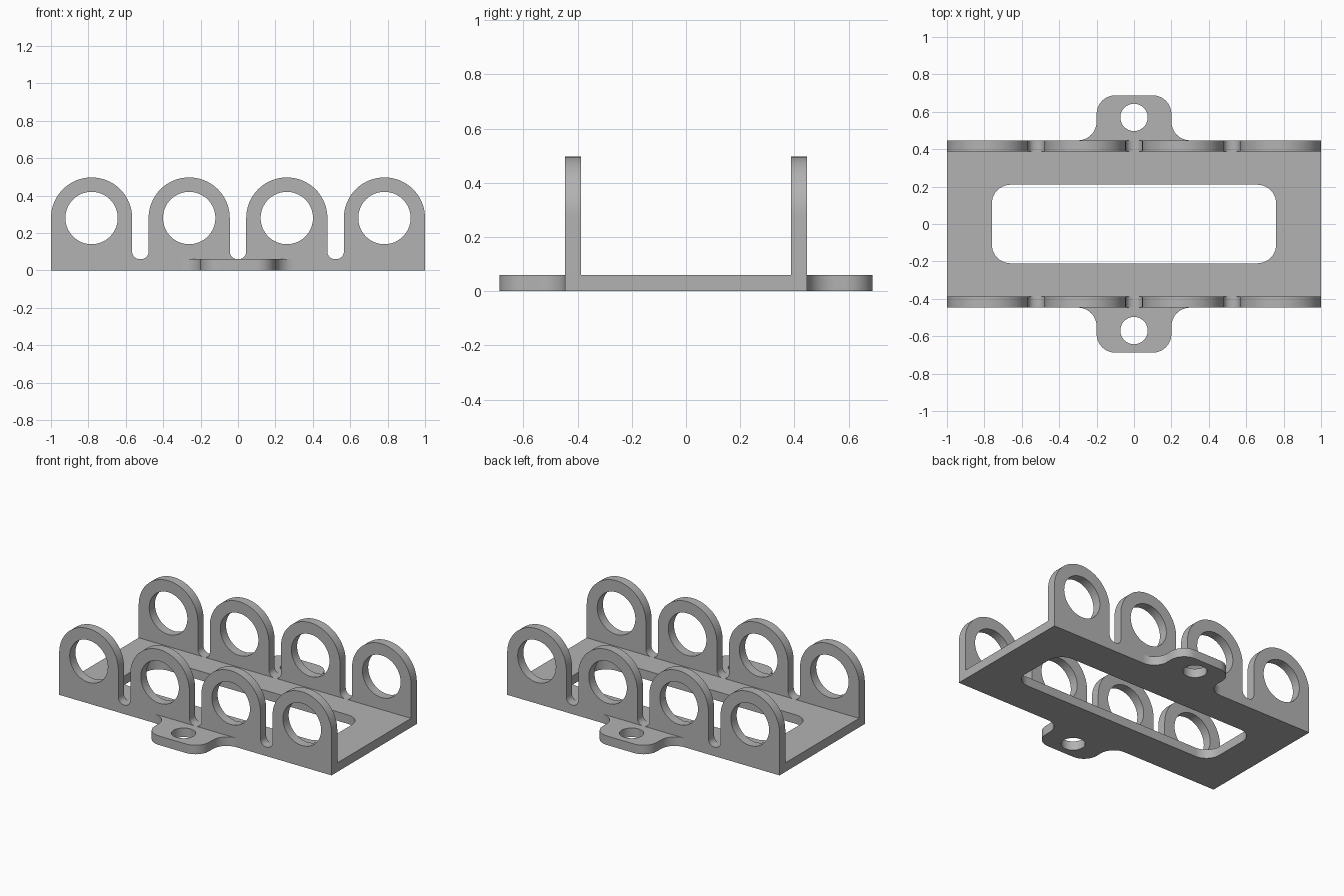
import bpy, bmesh, math

if "Cube" in bpy.data.objects:
    bpy.data.objects.remove(bpy.data.objects["Cube"])

BASE_T = 0.06            # base thickness
WALL_T = 0.06            # wall thickness
HALF_Y = 0.447           # outer face of the walls
RING_R, RING_Z, HOLE_R = 0.217, 0.28, 0.14
RING_X = [0.783, 0.261, -0.261, -0.783]

grey = bpy.data.materials.new("plain_grey")
grey.diffuse_color = (0.45, 0.45, 0.45, 1)
grey.use_nodes = True
grey.node_tree.nodes["Principled BSDF"].inputs["Base Color"].default_value = grey.diffuse_color


def arc(cx, cy, r, a0, a1, n=10):
    return [(cx + r * math.cos(math.radians(a0 + (a1 - a0) * i / n)),
             cy + r * math.sin(math.radians(a0 + (a1 - a0) * i / n))) for i in range(n + 1)]


def circle(cx, cy, r, n=64):
    return arc(cx, cy, r, 0, 360, n)[:-1]


def plate(name, loops, thickness, location, rot_x=0.0):
    """Solid plate from an outline followed by its holes."""
    curve = bpy.data.curves.new(name, 'CURVE')
    curve.dimensions = '2D'
    curve.fill_mode = 'BOTH'
    curve.extrude = thickness / 2
    for pts in loops:
        spline = curve.splines.new('POLY')
        spline.points.add(len(pts) - 1)
        for p, (x, y) in zip(spline.points, pts):
            p.co = (x, y, 0, 1)
        spline.use_cyclic_u = True
    ob = bpy.data.objects.new(name, curve)
    bpy.context.collection.objects.link(ob)
    ob.location = location
    ob.rotation_euler.x = rot_x
    bpy.ops.object.select_all(action='DESELECT')
    ob.select_set(True)
    bpy.context.view_layer.objects.active = ob
    bpy.ops.object.convert(target='MESH')
    ob = bpy.context.object
    bpy.ops.object.transform_apply(location=True, rotation=True, scale=True)
    bm = bmesh.new()
    bm.from_mesh(ob.data)
    bmesh.ops.remove_doubles(bm, verts=bm.verts, dist=1e-5)
    bmesh.ops.recalc_face_normals(bm, faces=bm.faces)
    bm.to_mesh(ob.data)
    bm.free()
    ob.data.materials.clear()
    ob.data.materials.append(grey)
    return ob


# Base: rectangle with a filleted mounting tab on each long side
TAB_Y, TAB_X, R = 0.688, 0.2, 0.1
side = [(-1, -HALF_Y)]
side += arc(-TAB_X - R, -HALF_Y - R, R, 90, 0)
side += arc(-TAB_X + R, -TAB_Y + R, R, 180, 270)
side += arc(TAB_X - R, -TAB_Y + R, R, 270, 360)
side += arc(TAB_X + R, -HALF_Y - R, R, 180, 90)
side += [(1, -HALF_Y)]
outline = side + [(-x, -y) for x, y in side]

# Rounded window and the two screw holes
WX, WY = 0.66, 0.11
window = (arc(WX, WY, R, 0, 90) + arc(-WX, WY, R, 90, 180)
          + arc(-WX, -WY, R, 180, 270) + arc(WX, -WY, R, 270, 360))
bracket = plate("bracket", [outline, window, circle(0, 0.57, 0.073), circle(0, -0.57, 0.073)],
                BASE_T, (0, 0, BASE_T / 2))

# Wall profile: four round-topped lugs separated by rounded slots
G = 0.04
profile = [(-1, 0), (1, 0)]
for i, cx in enumerate(RING_X):
    profile += arc(cx, RING_Z, RING_R, 0, 180, 40)
    if i < 3:
        profile += arc(cx - RING_R - G, BASE_T + G, G, 0, -90, 8)
        profile += arc(RING_X[i + 1] + RING_R + G, BASE_T + G, G, 270, 180, 8)
holes = [circle(cx, RING_Z, HOLE_R) for cx in RING_X]

# Join both walls to the base
for name, s in (("front_wall", -1), ("back_wall", 1)):
    wall = plate(name, [profile] + holes, WALL_T, (0, s * (HALF_Y - WALL_T / 2), 0), math.pi / 2)
    mod = bracket.modifiers.new(name, 'BOOLEAN')
    mod.operation = 'UNION'
    mod.solver = 'EXACT'
    mod.object = wall
    bpy.ops.object.select_all(action='DESELECT')
    bracket.select_set(True)
    bpy.context.view_layer.objects.active = bracket
    bpy.ops.object.modifier_apply(modifier=mod.name)
    bpy.data.objects.remove(wall)

bpy.ops.object.shade_smooth_by_angle(angle=math.radians(30))
